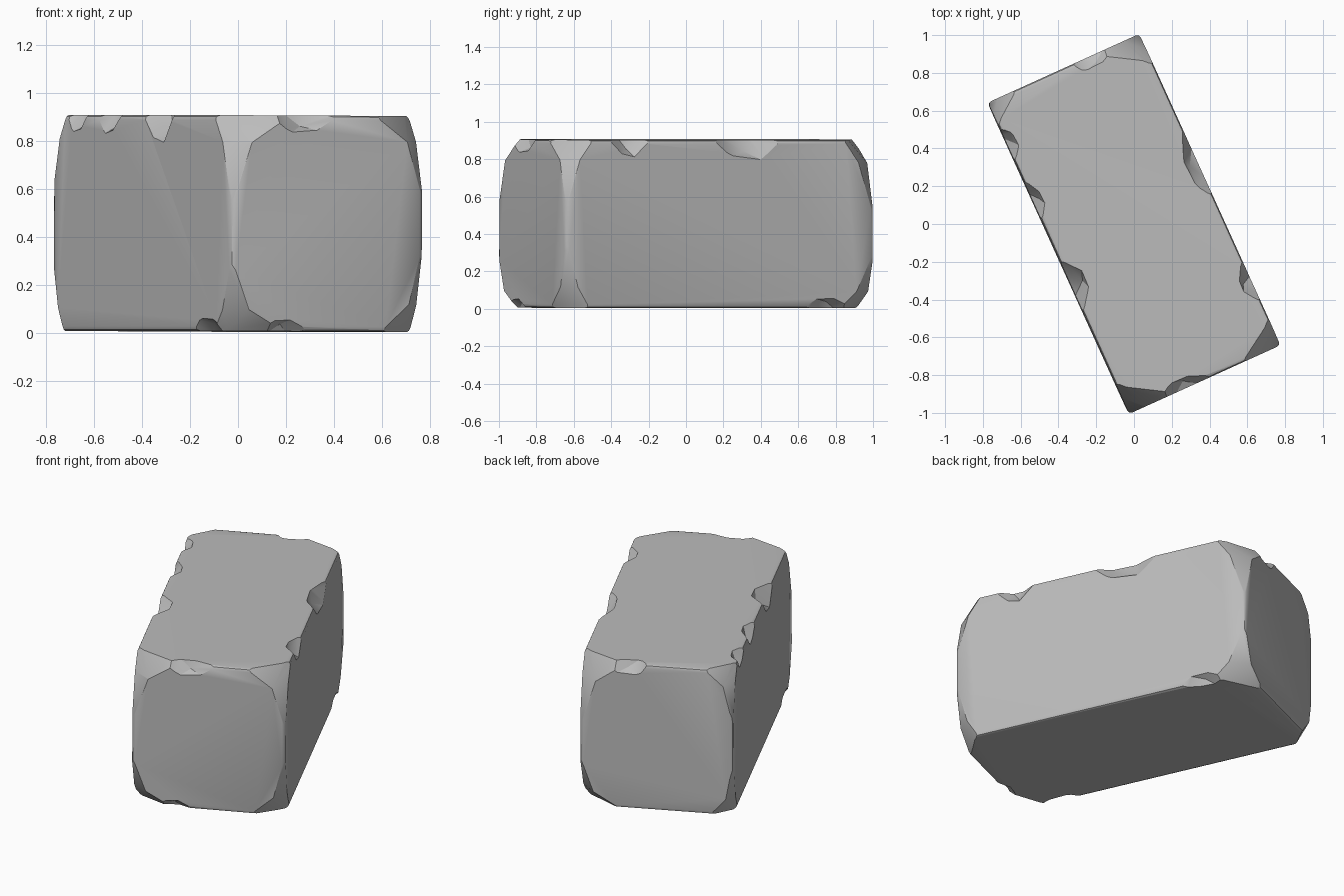
import bpy, bmesh, math, random
from mathutils import Vector, Euler

random.seed(4)
HALF = Vector((0.44, 0.905, 0.45))

cube = bpy.data.objects.get("Cube")
if cube:
    bpy.data.objects.remove(cube, do_unlink=True)

stone = bpy.data.materials.new("grey_stone")
stone.use_nodes = True
colour = (0.5, 0.5, 0.5, 1)
stone.diffuse_color = colour
stone.node_tree.nodes["Principled BSDF"].inputs["Base Color"].default_value = colour


def make_object(name, bm):
    bmesh.ops.recalc_face_normals(bm, faces=bm.faces[:])
    mesh = bpy.data.meshes.new(name)
    bm.to_mesh(mesh)
    bm.free()
    obj = bpy.data.objects.new(name, mesh)
    bpy.context.collection.objects.link(obj)
    mesh.materials.append(stone)
    return obj


def slice_corner(bm, sign, size):
    """Cut a corner off through the three points at the given distances."""
    corner = Vector([s * h for s, h in zip(sign, HALF)])
    normal = Vector([s / d for s, d in zip(sign, size)])
    point = corner - Vector((sign[0] * size[0], 0, 0))
    bmesh.ops.bisect_plane(bm, geom=bm.verts[:] + bm.edges[:] + bm.faces[:],
                           plane_co=point, plane_no=normal, clear_outer=True)
    rim = [e for e in bm.edges if e.is_boundary]
    if rim:
        bmesh.ops.holes_fill(bm, edges=rim)


# Block with softened edges
bm = bmesh.new()
bmesh.ops.create_cube(bm, size=1)
bmesh.ops.scale(bm, vec=HALF * 2, verts=bm.verts)
bmesh.ops.bevel(bm, geom=bm.edges[:], offset=0.02, segments=2,
                profile=0.5, affect='EDGES')

# Worn corners: a main cut, then a steep and a flat cut to round it
corners = {
    (1, -1, 1): (0.15, 0.16, 0.22),
    (1, -1, -1): (0.13, 0.14, 0.23),
    (-1, 1, 1): (0.11, 0.14, 0.20),
    (-1, 1, -1): (0.09, 0.12, 0.20),
    (-1, -1, 1): (0.18, 0.18, 0.23),
    (-1, -1, -1): (0.16, 0.17, 0.18),
    (1, 1, 1): (0.18, 0.18, 0.25),
    (1, 1, -1): (0.15, 0.20, 0.18),
}
for sign, (a, b, c) in corners.items():
    slice_corner(bm, sign, (a, b, c))
    slice_corner(bm, sign, (a * 0.72, b * 0.72, c * 1.7))
    slice_corner(bm, sign, (a * 1.5, b * 0.9, c * 0.75))
block = make_object("stone_block", bm)


def chip(axis, side, level, start, end, depth, drop):
    """Break a wedge out of a top or bottom edge running along the axis."""
    across = 1 - axis
    bm = bmesh.new()

    def add(along, inward, down):
        p = Vector((0, 0, level * (HALF.z - down)))
        p[axis] = start + (end - start) * along
        p[across] = side * (HALF[across] - inward)
        bm.verts.new(p)

    wobble = lambda: random.uniform(0.75, 1.1)
    for along in (0, 1):
        add(along, 0.01, -0.02)
        add(along, -0.02, 0.01)
    for along in (0.25, 0.7):
        add(along + random.uniform(-0.1, 0.1), depth * wobble(), -0.02)
        add(along + random.uniform(-0.1, 0.1), -0.02, drop * wobble())
    add(0.5, depth * 0.6, drop * 0.5)
    for along in (0.1, 0.9):
        add(along, -0.1, -0.1)
    result = bmesh.ops.convex_hull(bm, input=bm.verts[:])
    loose = [v for v in bm.verts if not v.link_faces]
    bmesh.ops.delete(bm, geom=loose, context='VERTS')
    cutter = make_object("chip_cutter", bm)
    mod = block.modifiers.new("chip", 'BOOLEAN')
    mod.operation = 'DIFFERENCE'
    mod.solver = 'EXACT'
    mod.object = cutter
    bpy.context.view_layer.objects.active = block
    bpy.ops.object.modifier_apply(modifier=mod.name)
    bpy.data.objects.remove(cutter, do_unlink=True)


# Broken edges: axis, side, level, start, end, depth, drop
for spec in (
    (1, 1, 1, -0.05, 0.36, 0.08, 0.12),
    (1, 1, 1, -0.66, -0.40, 0.08, 0.10),
    (1, -1, 1, 0.20, 0.46, 0.06, 0.09),
    (1, -1, 1, -0.32, 0.0, 0.11, 0.13),
    (1, -1, 1, 0.55, 0.76, 0.06, 0.08),
    (0, -1, 1, -0.28, 0.06, 0.07, 0.09),
    (0, 1, 1, 0.04, 0.30, 0.07, 0.08),
    (0, -1, -1, -0.34, -0.06, 0.06, 0.06),
    (1, 1, -1, 0.48, 0.80, 0.06, 0.07),
    (1, -1, -1, -0.80, -0.52, 0.06, 0.06),
):
    chip(*spec)

# Lay the block at its angle and soften the shading
block.rotation_euler = Euler((0, 0.005, math.radians(24.4)))
block.location.z = 0.455
bpy.ops.object.select_all(action='DESELECT')
block.select_set(True)
bpy.context.view_layer.objects.active = block
bpy.ops.object.shade_smooth_by_angle(angle=math.radians(28))
